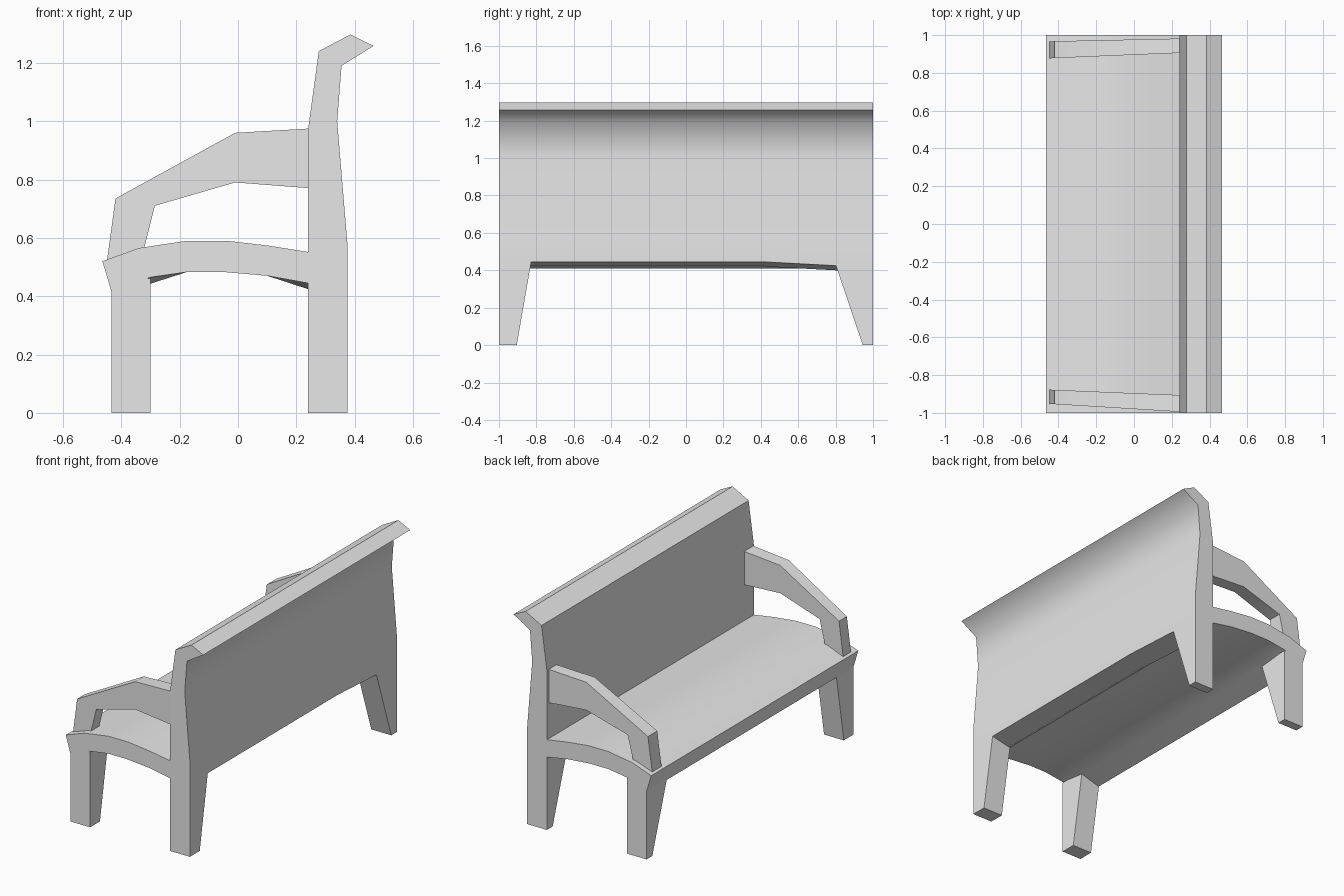
import bpy
import bmesh
from math import radians

cube = bpy.data.objects.get("Cube")
if cube:
    bpy.data.objects.remove(cube, do_unlink=True)

paint = bpy.data.materials.new("light_grey")
paint.use_nodes = True
GREY = (0.8, 0.8, 0.8, 1)
paint.diffuse_color = GREY
paint.node_tree.nodes["Principled BSDF"].inputs["Base Color"].default_value = GREY


def loft(name, profile, sections, soft_corner=None):
    """Skin an (x, z) profile through sections, each mapping (x, z) to a 3D point."""
    bm = bmesh.new()
    rings = [[bm.verts.new(place(x, z)) for x, z in profile] for place in sections]
    n = len(profile)
    for a, b in zip(rings, rings[1:]):
        for i in range(n):
            j = (i + 1) % n
            bm.faces.new((a[i], a[j], b[j], b[i]))
    bm.faces.new(rings[0])
    bm.faces.new(rings[-1])
    bmesh.ops.recalc_face_normals(bm, faces=bm.faces)
    for face in bm.faces:
        face.smooth = True
    for edge in bm.edges:
        edge.smooth = edge.calc_face_angle(0) < radians(35)
    # One rounded corner may stay soft despite its steep turn
    if soft_corner is not None:
        for a, b in zip(rings, rings[1:]):
            bm.edges.get((a[soft_corner], b[soft_corner])).smooth = True
    mesh = bpy.data.meshes.new(name)
    bm.to_mesh(mesh)
    bm.free()
    mesh.materials.append(paint)
    obj = bpy.data.objects.new(name, mesh)
    bpy.context.collection.objects.link(obj)
    return obj


def slice_at(y, drop=0.0, below=0.0):
    """Section at a fixed y; points lower than 'below' sink by 'drop'."""
    return lambda x, z: (x, y, z - drop if z < below else z)


# Backrest with its flared top rail
back = [(0.24, 0.42), (0.24, 0.97), (0.277, 1.24), (0.385, 1.297), (0.465, 1.258),
        (0.355, 1.19), (0.34, 1.0), (0.375, 0.58), (0.375, 0.445)]
loft("backrest", back,
     [slice_at(-1), slice_at(0.42), slice_at(0.8, 0.02, 0.5), slice_at(1, 0.02, 0.5)],
     soft_corner=5)

# Arched seat, slightly thicker between the legs
seat = [(-0.465, 0.52), (-0.34, 0.565), (-0.175, 0.59), (-0.04, 0.59), (0.1, 0.574),
        (0.25, 0.55), (0.25, 0.443), (0.1, 0.47), (-0.05, 0.483), (-0.175, 0.483),
        (-0.3, 0.465), (-0.432, 0.41)]


def seat_middle(y):
    def place(x, z):
        sag = 0.022 if z < 0.468 and x > -0.4 else 0
        return (x, y, z - sag)
    return place


loft("seat", seat, [slice_at(-1), seat_middle(-0.83), seat_middle(0.8), slice_at(1)])

# Tapered legs: flush outside, widening upward on the inside
LEG_TOP = 0.46


def leg(name, x0, x1, side, foot, top):
    def inner(x, z):
        return (x, side * (foot + (top - foot) * z / LEG_TOP), z)
    profile = [(x0, 0), (x1, 0), (x1, LEG_TOP), (x0, LEG_TOP)]
    loft(name, profile, [slice_at(side), inner])


# Curved armrests, leaning inward toward the front
arm = [(-0.45, 0.515), (-0.42, 0.735), (-0.01, 0.96), (0.25, 0.975), (0.25, 0.77),
       (-0.01, 0.79), (-0.285, 0.71), (-0.325, 0.55)]


def arm_side(side, front_y, back_y):
    def place(x, z):
        t = (x + 0.45) / 0.7
        return (x, side * (front_y + (back_y - front_y) * t), z)
    return place


for side, label, foot, top, outer in ((-1, "right", 0.905, 0.825, (0.952, 0.995)),
                                      (1, "left", 0.945, 0.79, (0.967, 0.982))):
    leg("front_leg_" + label, -0.434, -0.3, side, foot, top)
    leg("back_leg_" + label, 0.24, 0.375, side, foot, top)
    loft("armrest_" + label, arm, [arm_side(side, *outer), arm_side(side, 0.877, 0.906)])
